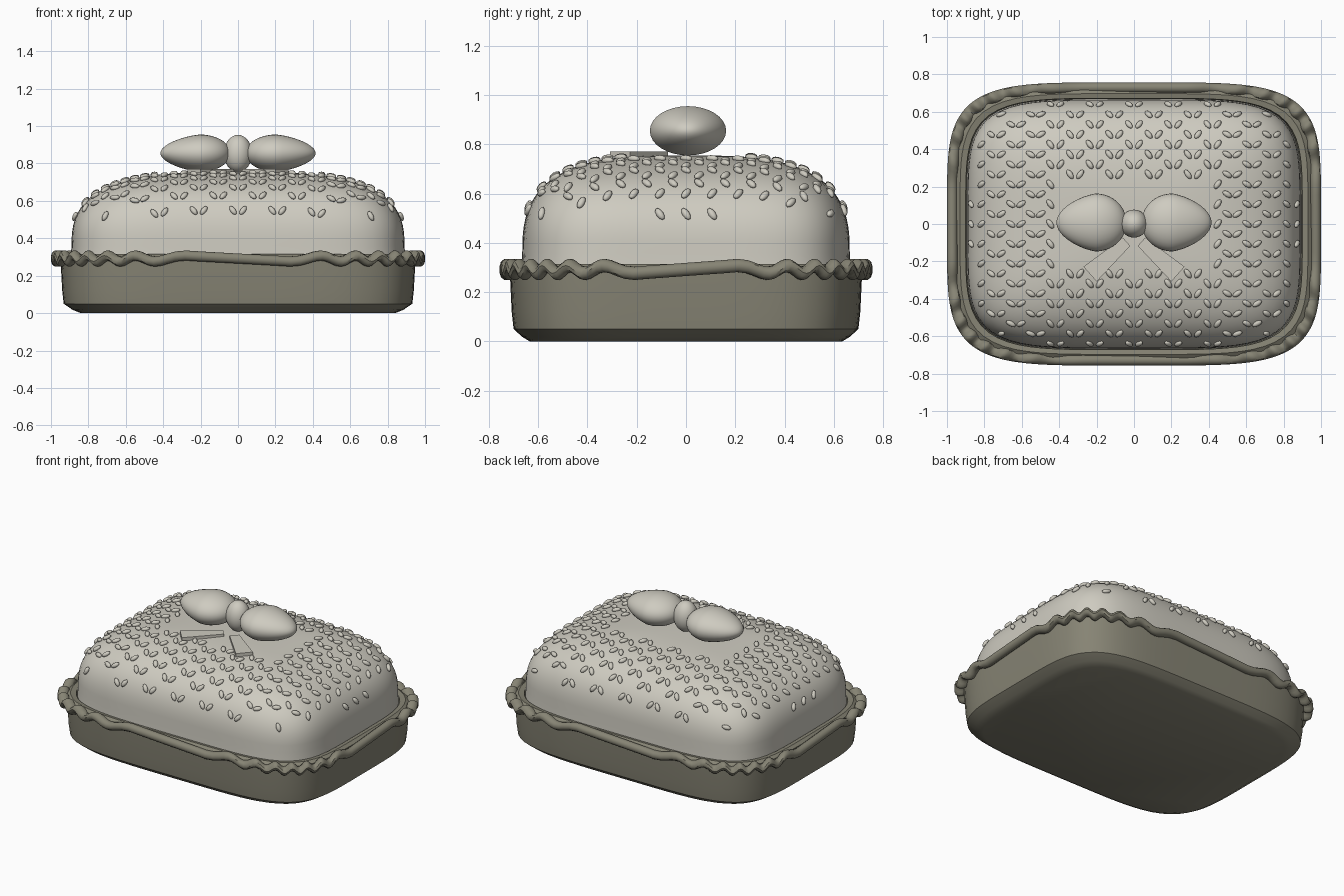
import bpy, bmesh, math
from mathutils import Matrix, Vector

if "Cube" in bpy.data.objects:
    bpy.data.objects.remove(bpy.data.objects["Cube"])

N = 4.7                      # squareness of the rounded outline
LX, LY, Z0, H = 0.89, 0.665, 0.36, 0.395


def material(name, rgb):
    m = bpy.data.materials.new(name)
    m.diffuse_color = (*rgb, 1)
    m.use_nodes = True
    m.node_tree.nodes["Principled BSDF"].inputs["Base Color"].default_value = m.diffuse_color
    return m


CREAM = material("warm_grey", (0.62, 0.60, 0.53))
OLIVE = material("olive_grey", (0.24, 0.23, 0.175))


def finish(bm, name, mat, angle=40):
    bmesh.ops.recalc_face_normals(bm, faces=bm.faces)
    me = bpy.data.meshes.new(name)
    bm.to_mesh(me)
    bm.free()
    me.materials.append(mat)
    ob = bpy.data.objects.new(name, me)
    bpy.context.collection.objects.link(ob)
    bpy.ops.object.select_all(action='DESELECT')
    ob.select_set(True)
    bpy.context.view_layer.objects.active = ob
    bpy.ops.object.shade_smooth_by_angle(angle=math.radians(angle))
    return ob


def outline(a, b, z, seg=112):
    pts = []
    for i in range(seg):
        t = 2 * math.pi * i / seg
        c, s = math.cos(t), math.sin(t)
        r = (abs(c) ** N + abs(s) ** N) ** (-1 / N)
        pts.append((a * r * c, b * r * s, z))
    return pts


def loft(rings, closed=False, caps=False):
    bm = bmesh.new()
    vs = [[bm.verts.new(p) for p in ring] for ring in rings]
    n = len(vs[0])
    for k in range(len(vs) if closed else len(vs) - 1):
        a, b = vs[k], vs[(k + 1) % len(vs)]
        for i in range(n):
            j = (i + 1) % n
            bm.faces.new((a[i], a[j], b[j], b[i]))
    if caps:
        bm.faces.new(vs[0])
        bm.faces.new(vs[-1])
    return bm


# dish: outer wall, top ledge, inner wall and floor
dish = [(0.84, 0.635, 0), (0.885, 0.665, 0.018), (0.932, 0.70, 0.05),
        (0.94, 0.708, 0.12), (0.947, 0.714, 0.25), (0.95, 0.717, 0.30),
        (0.93, 0.697, 0.315), (0.90, 0.672, 0.31), (0.88, 0.655, 0.08), (0.8, 0.6, 0.05)]
finish(loft([outline(*d) for d in dish], caps=True), "dish", OLIVE)


# wavy rim
def rim_ring(u):
    pts = []
    seg = 240
    for i in range(seg):
        t = 2 * math.pi * i / seg
        c, s = math.cos(t), math.sin(t)
        x = math.copysign(abs(c) ** (2 / N), c) if abs(c) > 1e-6 else 0
        y = math.copysign(abs(s) ** (2 / N), s) if abs(s) > 1e-6 else 0
        off = 0.028 * math.cos(u)
        z = 0.292 + 0.028 * math.sin(u) + 0.016 * math.sin(30 * t)
        pts.append((x * (0.972 + off), y * (0.729 + off), z))
    return pts


finish(loft([rim_ring(2 * math.pi * k / 10) for k in range(10)], closed=True), "wavy_rim", OLIVE)


# domed lid
def dome(s):
    return Z0 + H * max(0, 1 - s ** 3.2) ** 0.37


levels = [1, 0.999, 0.996, 0.99, 0.98, 0.965, 0.945, 0.92, 0.89, 0.85, 0.8,
          0.74, 0.67, 0.58, 0.48, 0.35, 0.2, 0.05]
rings = [outline(LX * 1.005, LY * 1.005, 0.30)]
rings += [outline(LX * s, LY * s, dome(s)) for s in levels]
finish(loft(rings, caps=True), "lid", CREAM)


# raised seeds laid in rows of V pairs over the lid
def level(x, y):
    return (abs(x / LX) ** N + abs(y / LY) ** N) ** (1 / N)


def lid_point(x, y):
    return Vector((x, y, dome(level(x, y))))


bm = bmesh.new()
for row in range(-12, 13):
    for col in range(-4, 5):
        for side in (-1, 1):
            cx = col * 0.21 + (0.105 if row % 2 else 0)
            x, y = cx + side * 0.027, row * 0.053
            if level(x, y) > 0.975 or (abs(x) < 0.4 and abs(y) < 0.25):
                continue
            e = 0.004
            p = lid_point(x, y)
            dx = lid_point(x + e, y) - lid_point(x - e, y)
            dy = lid_point(x, y + e) - lid_point(x, y - e)
            nrm = dx.cross(dy).normalized()
            ang = math.radians(55 if abs(cx) < 0.45 else 32)
            d = (dx.normalized() * side * math.cos(ang) + dy.normalized() * math.sin(ang)).normalized()
            w = nrm.cross(d).normalized()
            rot = Matrix((d, w, nrm)).transposed().to_4x4()
            m = Matrix.Translation(p + nrm * 0.005) @ rot @ Matrix.Diagonal((0.029, 0.015, 0.013, 1))
            bmesh.ops.create_uvsphere(bm, u_segments=10, v_segments=6, radius=1, matrix=m)
finish(bm, "lid_seeds", CREAM, 80)

# bow handle: two egg-shaped loops, knot and two flat tails
for side, label in ((-1, "left"), (1, "right")):
    bm = bmesh.new()
    bmesh.ops.create_uvsphere(bm, u_segments=32, v_segments=20, radius=1,
                              matrix=Matrix.Rotation(math.pi / 2, 4, 'Y'))
    for v in bm.verts:
        x, y, z = v.co
        taper = 1 - 0.22 * x if x > 0 else 1
        v.co = (side * (0.205 + x * (0.21 if x > 0 else 0.165)),
                0.008 + y * 0.155 * taper, 0.855 + z * 0.1 * taper)
    finish(bm, label + "_bow_loop", CREAM, 80)

    bm = bmesh.new()
    a, b = Vector((0.04, -0.095, 0)), Vector((0.235, -0.268, 0))
    d = (b - a).normalized()
    w = Vector((-d.y, d.x, 0))
    corners = [a + w * 0.03, a - w * 0.03, b - w * 0.053, b + w * 0.053]
    lo = [bm.verts.new((side * c.x, c.y, 0.748)) for c in corners]
    hi = [bm.verts.new((side * c.x, c.y, 0.77)) for c in corners]
    bm.faces.new(lo)
    bm.faces.new(hi)
    for i in range(4):
        j = (i + 1) % 4
        bm.faces.new((lo[i], lo[j], hi[j], hi[i]))
    finish(bm, label + "_bow_tail", CREAM, 30)

bm = bmesh.new()
bmesh.ops.create_uvsphere(bm, u_segments=24, v_segments=16, radius=1,
                          matrix=Matrix.Translation((0, 0.002, 0.853)) @ Matrix.Diagonal((0.075, 0.075, 0.1, 1)))
finish(bm, "bow_knot", CREAM, 80)
